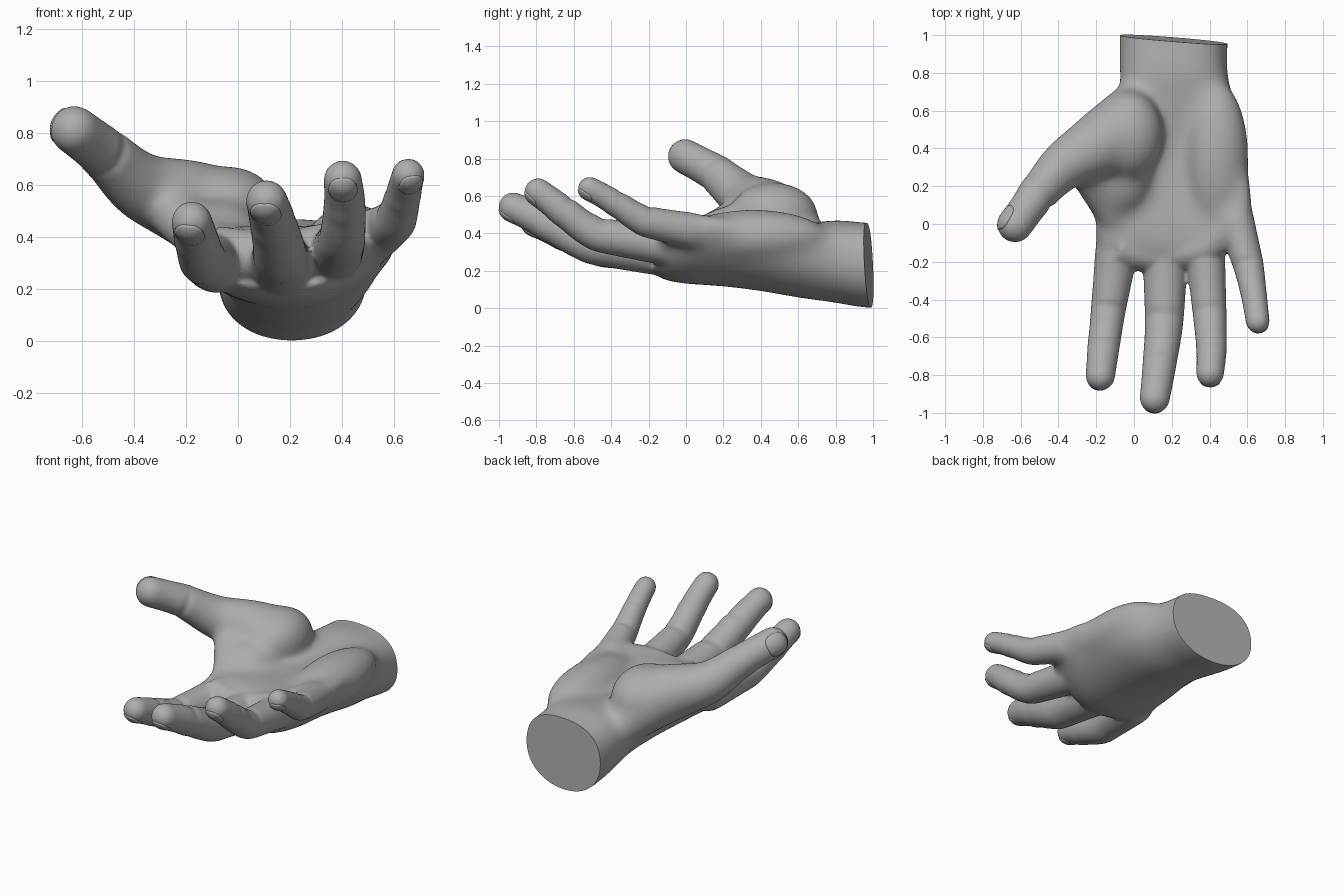
import bpy, bmesh, math
from mathutils import Vector

if "Cube" in bpy.data.objects:
    bpy.data.objects.remove(bpy.data.objects["Cube"])

skin = bpy.data.materials.new("grey_clay")
skin.diffuse_color = (0.42, 0.42, 0.42, 1)
skin.use_nodes = True
skin.node_tree.nodes["Principled BSDF"].inputs["Base Color"].default_value = skin.diffuse_color


def spline(rows, steps):
    """Catmull-Rom through rows of numbers; returns (parameter, row) pairs."""
    out, last = [], len(rows) - 1
    for i in range(last):
        a, b, c, d = rows[max(i - 1, 0)], rows[i], rows[i + 1], rows[min(i + 2, last)]
        for k in range(steps + (i == last - 1)):
            t = k / steps
            out.append((i + t, [0.5 * (2 * q + (r - p) * t + (2 * p - 5 * q + 4 * r - s) * t * t
                        + (3 * q - p - 3 * r + s) * t ** 3) for p, q, r, s in zip(a, b, c, d)]))
    return out


def loft(bm, rings):
    vs = [[bm.verts.new(p) for p in ring] for ring in rings]
    n = len(vs[0])
    for a, b in zip(vs, vs[1:]):
        for i in range(n):
            bm.faces.new((a[i], a[(i + 1) % n], b[(i + 1) % n], b[i]))
    bm.faces.new(vs[0][::-1])
    bm.faces.new(vs[-1])


def frame(axis, ref):
    n = (ref - axis * ref.dot(axis)).normalized()
    return n, axis.cross(n)


def digit(bm, rows, back, joints):
    """Round tube with palm-side creases and knuckles at the joints, domed tip."""
    pts = spline(rows, 16)
    rings, m = [], 28
    for i, (t, row) in enumerate(pts):
        p = Vector(row[:3])
        axis = (Vector(pts[min(i + 1, len(pts) - 1)][1][:3]) - Vector(pts[max(i - 1, 0)][1][:3])).normalized()
        n, b = frame(axis, back)
        ring = []
        for k in range(m):
            a = 2 * math.pi * k / m
            c = math.cos(a)
            r = row[3]
            for j in joints:
                r *= 1 + (0.07 * c * math.exp(-((t - j) / 0.2) ** 2) if c > 0
                          else 0.13 * c * math.exp(-((t - j) / 0.07) ** 2))
            ring.append(p + n * c * r + b * math.sin(a) * r)
        rings.append(ring)
    for k in range(1, 7):
        f = math.radians(14 * k)
        r = row[3]
        rings.append([p + axis * r * math.sin(f) + (q - p) * math.cos(f) for q in rings[len(pts) - 1]])
    loft(bm, rings)
    return p, axis, row[3]


def ball(bm, centre, radii):
    res = bmesh.ops.create_uvsphere(bm, u_segments=32, v_segments=20, radius=1)
    for v in res["verts"]:
        v.co = Vector(c + x * r for c, x, r in zip(centre, v.co, radii))


def finish(name, me):
    ob = bpy.data.objects.new(name, me)
    bpy.context.collection.objects.link(ob)
    me.materials.clear()
    me.materials.append(skin)
    return ob


def smooth(ob, deg):
    bpy.ops.object.select_all(action='DESELECT')
    ob.select_set(True)
    bpy.context.view_layer.objects.active = ob
    bpy.ops.object.shade_smooth_by_angle(angle=math.radians(deg))


# digits: x, y, z, radius at each joint
DIGITS = {
    "index": ([(-.08, -.06, .3, .12), (-.135, -.45, .32, .093), (-.162, -.66, .4, .085), (-.178, -.805, .46, .078)],
              (-.1, 0, -1), (1, 2)),
    "middle": ([(.165, -.08, .29, .125), (.16, -.5, .345, .103), (.135, -.74, .455, .09), (.11, -.923, .54, .08)],
               (0, 0, -1), (1, 2)),
    "ring": ([(.37, -.06, .33, .11), (.4, -.47, .4, .09), (.41, -.66, .525, .081), (.403, -.79, .622, .074)],
             (.05, 0, -1), (1, 2)),
    "little": ([(.53, .06, .41, .105), (.605, -.22, .47, .081), (.635, -.38, .565, .069), (.655, -.515, .64, .064)],
               (.15, 0, -1), (1, 2)),
    "thumb": ([(.03, .66, .33, .13), (-.13, .46, .5, .18), (-.365, .31, .595, .132), (-.515, .15, .725, .1),
               (-.63, -.005, .812, .093)], (-.7, .6, .2), (3,)),
}

bm = bmesh.new()

# palm and wrist: y, x centre, half width, z of thumb edge / middle / outer edge, half thickness
PALM = [(1.12, .21, .288, .225, .225, .23, .228), (.95, .21, .288, .23, .23, .235, .228),
        (.8, .21, .287, .25, .25, .26, .222), (.6, .235, .305, .28, .25, .31, .195),
        (.4, .225, .36, .33, .255, .37, .165), (.2, .215, .405, .35, .27, .43, .155),
        (0, .21, .415, .34, .285, .44, .155), (-.12, .2, .39, .33, .295, .42, .14),
        (-.2, .18, .355, .31, .305, .39, .1)]
rings = []
for t, (y, cx, hw, zl, zm, zr, ht) in spline(PALM, 6):
    ring = []
    for k in range(48):
        a = 2 * math.pi * k / 48
        s = math.sin(a)
        e = .8 if s > 0 else .95
        u = math.copysign(abs(math.cos(a)) ** e, math.cos(a))
        v = math.copysign(abs(s) ** e, s)
        skew = max(0, u) ** 2 * .14 * max(0, min(1, (.2 - y) / .3))
        ring.append((cx + hw * u, y + skew, zm + ((zr if u > 0 else zl) - zm) * u * u + ht * v))
    rings.append(ring)
loft(bm, rings)

# fleshy pads, thumb web and the ridge under the fingers
ball(bm, (-.03, .47, .5), (.19, .24, .175))
ball(bm, (-.07, .27, .42), (.17, .22, .13))
ball(bm, (.44, .36, .385), (.17, .4, .145))
DOWN = Vector((0, 0, -1))
digit(bm, [(-.28, .33, .53, .1), (-.2, .2, .45, .1), (-.1, .04, .36, .1)], DOWN, ())
digit(bm, [(-.09, -.12, .345, .1), (.03, -.15, .33, .1), (.17, -.155, .325, .1), (.38, -.12, .37, .095),
           (.52, .0, .42, .09)], DOWN, ())

tips = {}
for name, (rows, back, joints) in DIGITS.items():
    back = Vector(back)
    tips[name] = digit(bm, rows, back, joints) + (back,)

bmesh.ops.recalc_face_normals(bm, faces=bm.faces)
raw = bpy.data.meshes.new("hand_raw")
bm.to_mesh(raw)
bm.free()

# fuse everything into one skin
tmp = bpy.data.objects.new("hand_raw", raw)
bpy.context.collection.objects.link(tmp)
rm = tmp.modifiers.new("fuse", 'REMESH')
rm.mode, rm.voxel_size = 'VOXEL', 0.011
sm = tmp.modifiers.new("soften", 'SMOOTH')
sm.factor, sm.iterations = 0.5, 12
me = bpy.data.meshes.new_from_object(tmp.evaluated_get(bpy.context.evaluated_depsgraph_get()))
bpy.data.objects.remove(tmp)

# blend the palm further, fading out toward the fingers and thumb
bm = bmesh.new()
bm.from_mesh(me)
palm = [(min((v.co.y + .16) / .25, (v.co.x + .42) / .2), v) for v in bm.verts]
for i in range(70):
    bmesh.ops.smooth_vert(bm, verts=[v for w, v in palm if w > i / 70], factor=.5,
                          use_axis_x=True, use_axis_y=True, use_axis_z=True)

# flat cut at the wrist
bmesh.ops.bisect_plane(bm, geom=bm.verts[:] + bm.edges[:] + bm.faces[:], plane_co=(.21, .977, .23),
                       plane_no=(.08, 1, .05), clear_outer=True)
bmesh.ops.holes_fill(bm, edges=[e for e in bm.edges if e.is_boundary], sides=0)
bm.to_mesh(me)
bm.free()
smooth(finish("hand", me), 50)

# nails: curved rounded plates wrapping over the back of each tip
for name, (tip, axis, r, back) in tips.items():
    n, side = frame(axis, back)
    bm = bmesh.new()
    rings = []
    for rho in (0.05, .3, .55, .8, 1):
        ring = []
        for k in range(32):
            a = 2 * math.pi * k / 32
            s = rho * math.copysign(abs(math.cos(a)) ** .7, math.cos(a))
            w = rho * math.copysign(abs(math.sin(a)) ** .7, math.sin(a)) * math.radians(48)
            run = .8 * s + .2
            out = n * math.cos(w) + side * math.sin(w)
            f = max(0, run)
            ring.append(tip + axis * r * (min(0, run) + math.sin(f)) + out * r * (math.cos(f) + .02))
        rings.append([bm.verts.new(p) for p in ring])
    bm.faces.new(rings[0])
    for a, b in zip(rings, rings[1:]):
        for k in range(32):
            bm.faces.new((a[k], b[k], b[(k + 1) % 32], a[(k + 1) % 32]))
    bmesh.ops.recalc_face_normals(bm, faces=bm.faces)
    bm.normal_update()
    if sum(f.normal.dot(n) for f in bm.faces) < 0:
        bmesh.ops.reverse_faces(bm, faces=bm.faces)
    me = bpy.data.meshes.new(name + "_nail")
    bm.to_mesh(me)
    bm.free()
    ob = finish(name + "_nail", me)
    so = ob.modifiers.new("thickness", 'SOLIDIFY')
    so.thickness, so.offset = 0.016, -1
    smooth(ob, 40)
